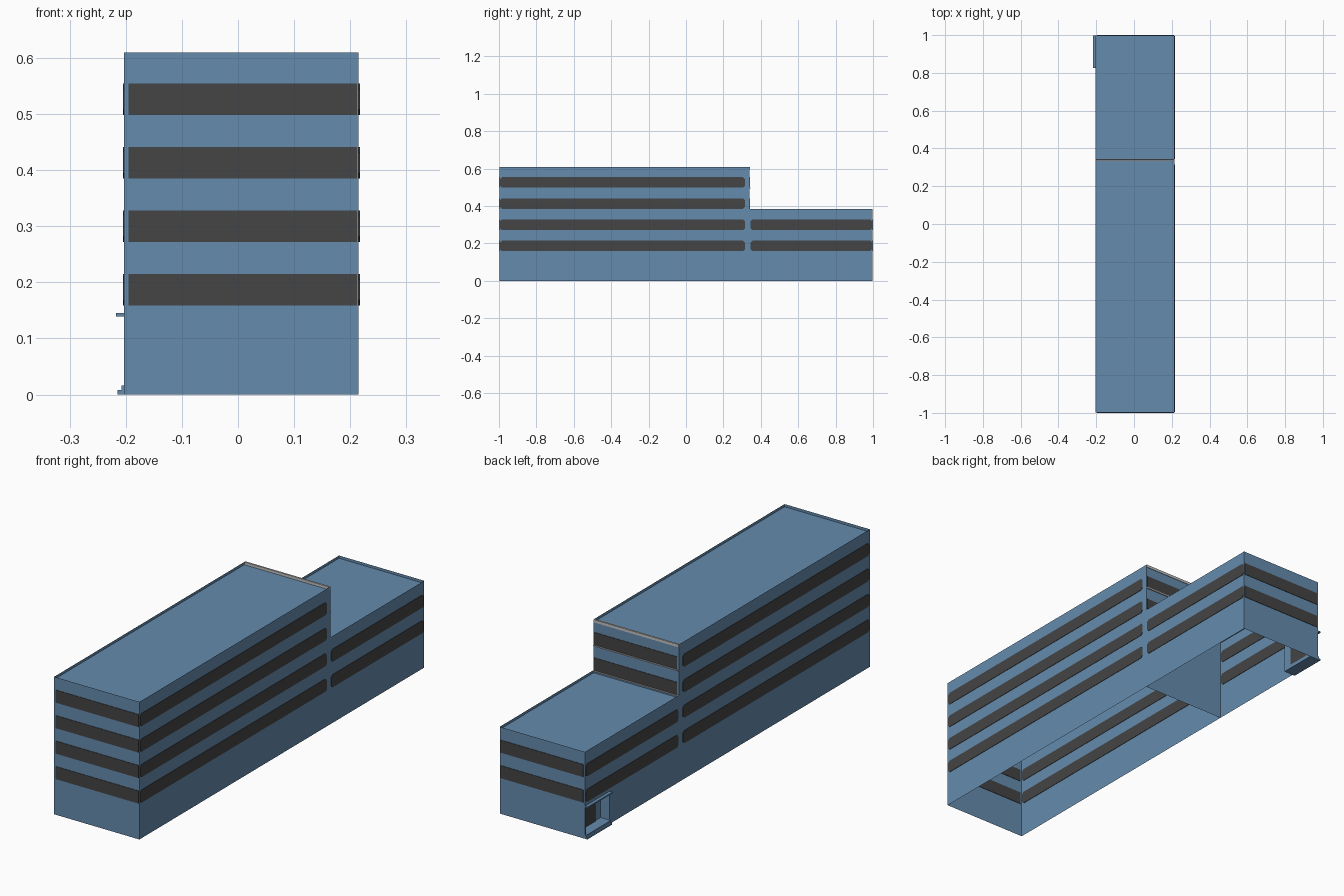
import bpy
import bmesh

cube = bpy.data.objects.get("Cube")
if cube:
    bpy.data.objects.remove(cube, do_unlink=True)


def material(name, rgb):
    m = bpy.data.materials.new(name)
    m.use_nodes = True
    m.diffuse_color = (*rgb, 1)
    m.node_tree.nodes["Principled BSDF"].inputs["Base Color"].default_value = (*rgb, 1)
    return m


BLUE = material("blue cladding", (0.13, 0.26, 0.42))
GLASS = material("dark glass", (0.058, 0.058, 0.058))
PALE = material("pale trim", (0.55, 0.55, 0.55))


def finish(name, bm, mat):
    mesh = bpy.data.meshes.new(name)
    bm.to_mesh(mesh)
    bm.free()
    mesh.materials.append(mat)
    obj = bpy.data.objects.new(name, mesh)
    bpy.context.collection.objects.link(obj)
    return obj


def box(name, x, y, z, mat):
    bm = bmesh.new()
    bmesh.ops.create_cube(bm, size=1)
    for v in bm.verts:
        v.co = [a + (c + 0.5) * (b - a) for c, (a, b) in zip(v.co, (x, y, z))]
    return finish(name, bm, mat)


def panel(name, axis, at, u, z, mat, chamfer=0, depth=0):
    """Upright sheet or plate: axis 0 faces x, axis 1 faces y."""
    (u0, u1), (z0, z1), c = u, z, chamfer
    outline = [(u0, z0), (u1, z0), (u1, z1), (u0, z1)]
    if c:
        outline = [(u0 + c, z0), (u1 - c, z0), (u1, z0 + c), (u1, z1 - c),
                   (u1 - c, z1), (u0 + c, z1), (u0, z1 - c), (u0, z0 + c)]
    bm = bmesh.new()
    start = at - depth / 2
    face = bm.faces.new([bm.verts.new((start, a, b) if axis == 0 else (a, start, b))
                         for a, b in outline])
    if depth:
        out = bmesh.ops.extrude_face_region(bm, geom=[face], use_keep_orig=True)
        for v in out["geom"]:
            if isinstance(v, bmesh.types.BMVert):
                v.co[axis] += depth
        bmesh.ops.recalc_face_normals(bm, faces=bm.faces)
    return finish(name, bm, mat)


def roof(name, y, z):
    bm = bmesh.new()
    bm.faces.new([bm.verts.new(p) for p in ((X0, y[0], z), (X1, y[0], z),
                                            (X1, y[1], z), (X0, y[1], z))])
    return finish(name, bm, BLUE)


# Overall dimensions
X0, X1 = -0.203, 0.215
FRONT, STEP, BACK = -0.998, 0.34, 0.998
TALL, LOW, PARAPET = 0.61, 0.385, 0.012
DOOR_Y, DOOR_TOP, RECESS = 0.825, 0.14, 0.045
BAND, PITCH, FIRST = 0.056, 0.113, 0.159

# Tall block walls
panel("front_wall", 1, FRONT, (X0, X1), (0, TALL), BLUE)
panel("step_wall", 1, STEP, (X0, X1), (0, TALL), BLUE)
for side, x in (("right", X0), ("left", X1)):
    panel("tall_" + side + "_wall", 0, x, (FRONT, STEP), (0, TALL), BLUE)
roof("tall_roof", (FRONT, STEP), TALL - PARAPET)

# Low block walls, with the entrance opening left out
panel("back_wall", 1, BACK, (X0, X1), (0, LOW), BLUE)
panel("low_left_wall", 0, X1, (STEP, BACK), (0, LOW), BLUE)
panel("low_right_wall", 0, X0, (STEP, DOOR_Y), (0, LOW), BLUE)
panel("wall_over_entrance", 0, X0, (DOOR_Y, BACK), (DOOR_TOP, LOW), BLUE)
roof("low_roof", (STEP, BACK), LOW - PARAPET)

# Window bands
for floor in range(4):
    z = (FIRST + floor * PITCH, FIRST + floor * PITCH + BAND)
    panel("front_window_band", 1, FRONT, (-0.195, 0.212), z, GLASS, depth=0.004)
    for x in (X0, X1):
        panel("tall_window_band", 0, x, (-0.994, 0.315), z, GLASS, 0.01, 0.004)
        if floor < 2:
            panel("low_window_band", 0, x, (0.345, 0.995), z, GLASS, 0.01, 0.004)
    if floor < 2:
        panel("back_window_band", 1, BACK, (-0.195, 0.212), z, GLASS, depth=0.004)
    else:
        panel("step_window_band", 1, STEP, (-0.195, 0.212), z, GLASS, depth=0.004)
        box("step_window_sill", (X0, X1), (STEP, STEP + 0.005),
            (z[0] - 0.005, z[0]), PALE)

# Pale coping on the parapet above the step
box("parapet_coping", (X0, X1), (STEP - 0.006, STEP + 0.002),
    (TALL - PARAPET, TALL), PALE)

# Recessed entrance
inner = X0 + RECESS
panel("entrance_back", 0, inner, (DOOR_Y, BACK), (0, DOOR_TOP), BLUE)
panel("entrance_cheek", 1, DOOR_Y, (X0, inner), (0, DOOR_TOP), BLUE)
box("entrance_ceiling", (X0, inner), (DOOR_Y, BACK), (DOOR_TOP - 0.002, DOOR_TOP), BLUE)
panel("entrance_door", 0, inner - 0.002, (0.865, 0.985), (0.016, 0.115), GLASS, depth=0.004)
box("entrance_post", (X0, X0 + 0.006), (BACK - 0.008, BACK), (0, DOOR_TOP), BLUE)
box("entrance_canopy", (-0.217, X0), (DOOR_Y, BACK), (0.139, 0.145), BLUE)
box("lower_step", (-0.215, inner), (DOOR_Y, BACK), (0, 0.008), BLUE)
box("upper_step", (-0.208, inner), (DOOR_Y, BACK), (0.008, 0.016), BLUE)
